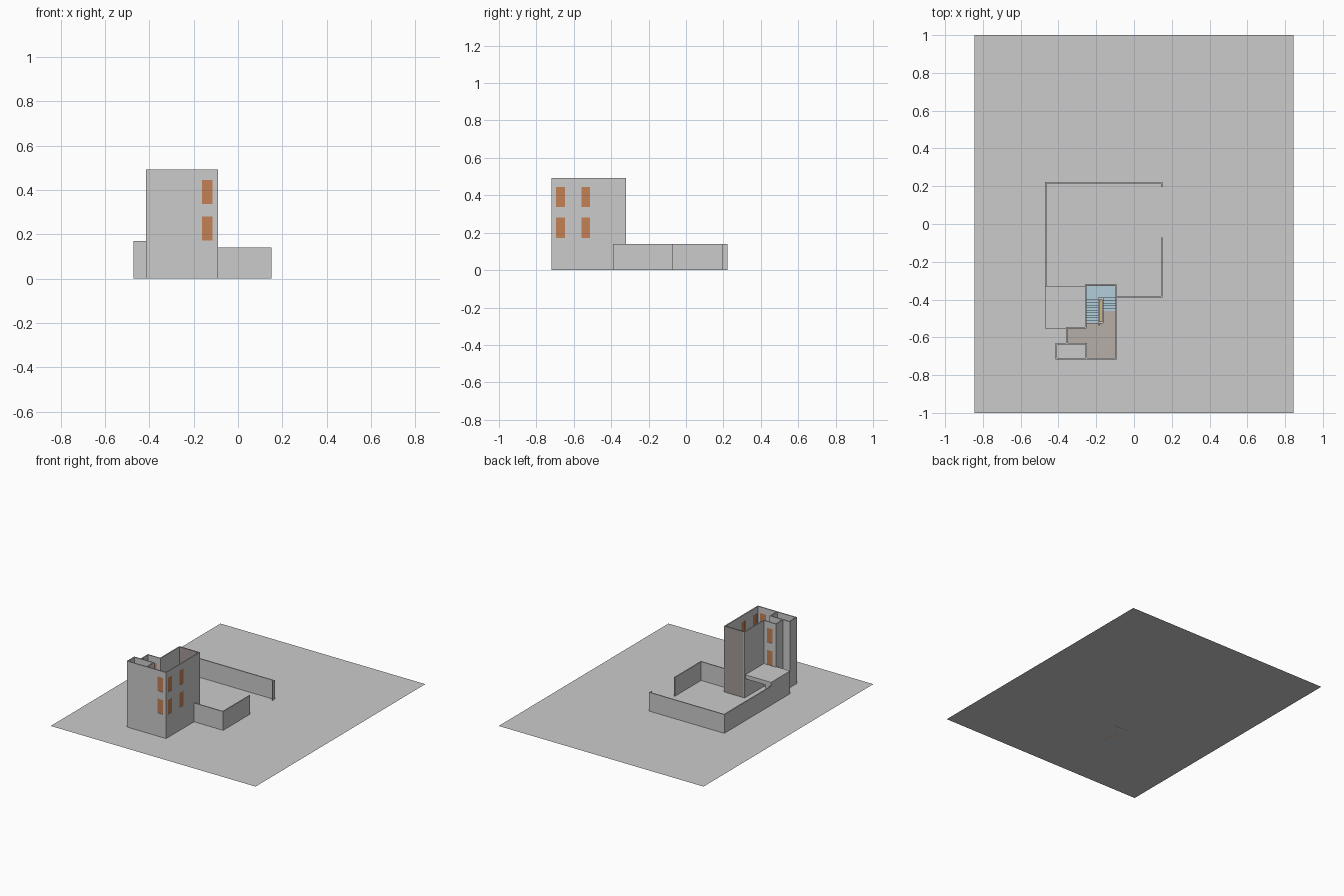
import bpy, bmesh
from mathutils import Vector

if "Cube" in bpy.data.objects:
    bpy.data.objects.remove(bpy.data.objects["Cube"])

T = 0.008                 # wall thickness
FLOORS = (0.17, 0.335)    # upper floor levels
TOP = 0.492               # tower height


def material(name, rgb):
    m = bpy.data.materials.new(name)
    m.diffuse_color = (*rgb, 1)
    m.use_nodes = True
    m.node_tree.nodes["Principled BSDF"].inputs["Base Color"].default_value = m.diffuse_color
    return m


WINDOW = material("window_brown", (0.55, 0.22, 0.09))
FLOOR = material("floor_tan", (0.47, 0.42, 0.39))
STAIR = material("stair_blue", (0.45, 0.62, 0.72))
RAIL = material("rail_ochre", (0.62, 0.48, 0.25))
DARK = material("back_wall_grey", (0.36, 0.32, 0.30))


def finish(name, bm, mat=None):
    bmesh.ops.recalc_face_normals(bm, faces=bm.faces)
    me = bpy.data.meshes.new(name)
    bm.to_mesh(me)
    bm.free()
    ob = bpy.data.objects.new(name, me)
    bpy.context.collection.objects.link(ob)
    if mat:
        me.materials.append(mat)
    return ob


def prism(name, pts, vec, mat=None):
    """Closed planar profile extruded along vec."""
    bm = bmesh.new()
    face = bm.faces.new([bm.verts.new(p) for p in pts])
    ext = bmesh.ops.extrude_face_region(bm, geom=[face], use_keep_orig=True)
    moved = [v for v in ext["geom"] if isinstance(v, bmesh.types.BMVert)]
    bmesh.ops.translate(bm, verts=moved, vec=vec)
    return finish(name, bm, mat)


def box(name, x0, x1, y0, y1, z0, z1, mat=None):
    pts = [(x0, y0, z0), (x1, y0, z0), (x1, y1, z0), (x0, y1, z0)]
    return prism(name, pts, (0, 0, z1 - z0), mat)


def wall(name, p, q, h, windows=(), mat=None):
    """Wall between two plan points; windows are (start, end) distances from p."""
    p, q = Vector((*p, 0)), Vector((*q, 0))
    d = (q - p).normalized()
    us = sorted({-T / 2, (q - p).length + T / 2, *[u for w in windows for u in w]})
    zs = [0, h]
    if windows:
        zs = sorted(zs + [z + k for z in FLOORS for k in (0.002, 0.11)])
    bm = bmesh.new()
    grid = [[bm.verts.new(p + d * u + Vector((0, 0, z))) for z in zs] for u in us]
    panes = []
    for i in range(len(us) - 1):
        for j in range(len(zs) - 1):
            quad = [grid[i][j], grid[i + 1][j], grid[i + 1][j + 1], grid[i][j + 1]]
            if i % 2 and j % 2 and windows:
                panes.append([v.co.copy() for v in quad])
            else:
                bm.faces.new(quad)
    ob = finish(name, bm, mat)
    mod = ob.modifiers.new("thickness", "SOLIDIFY")
    mod.thickness, mod.offset = T, 0
    n = d.cross(Vector((0, 0, 1))) * T * 0.5
    for k, pts in enumerate(panes):
        prism(f"{name}_window_{k}", [c - n / 2 for c in pts], n, WINDOW)


# Ground sheet
bm = bmesh.new()
bm.faces.new([bm.verts.new(c) for c in
              ((-.845, -1, 0), (.845, -1, 0), (.845, 1, 0), (-.845, 1, 0))])
finish("ground_sheet", bm)

# Tower outer walls
wall("tower_front", (-.411, -.714), (-.094, -.714), TOP, [(.249, .297)])
wall("tower_right", (-.094, -.714), (-.094, -.324), TOP, [(.020, .066), (.155, .201)])
wall("tower_back", (-.094, -.324), (-.256, -.324), TOP, mat=DARK)
wall("tower_left", (-.256, -.324), (-.256, -.55), TOP)
wall("recess_back", (-.256, -.55), (-.357, -.55), TOP, [(.028, .076)])
wall("recess_left", (-.357, -.55), (-.357, -.634), TOP)

# Open shaft at the front left corner
wall("shaft_left", (-.411, -.634), (-.411, -.714), TOP)
wall("shaft_back", (-.411, -.634), (-.252, -.634), TOP)
wall("shaft_right", (-.252, -.634), (-.252, -.714), TOP)

# Upper floors with a stair opening
plan = [(-.248, -.71), (-.098, -.71), (-.098, -.46), (-.165, -.46), (-.165, -.525),
        (-.26, -.525), (-.26, -.554), (-.353, -.554), (-.353, -.63), (-.248, -.63)]
for k, z in enumerate(FLOORS):
    prism(f"floor_{k}", [(x, y, z - .015) for x, y in plan], (0, 0, .015), FLOOR)


# Two-flight stairs with a landing against the back wall
def flight(name, x0, x1, y, dy, z, rise, n):
    pts = [(y, z)]
    for i in range(n):
        pts += [(y + i * dy, z + (i + 1) * rise), (y + (i + 1) * dy, z + (i + 1) * rise)]
    pts += [(y + n * dy, z + (n - 1) * rise), (y + dy, z)]
    prism(name, [(x0, a, b) for a, b in pts], (x1 - x0, 0, 0), STAIR)


for k, (z0, z1) in enumerate(zip((0, FLOORS[0]), FLOORS)):
    rise = (z1 - z0) / 15
    mid = z0 + 10 * rise
    flight(f"lower_flight_{k}", -.252, -.187, -.525, .0135, z0, rise, 10)
    box(f"landing_{k}", -.252, -.098, -.39, -.328, mid - .012, mid, STAIR)
    flight(f"upper_flight_{k}", -.165, -.098, -.39, -.014, mid, rise, 5)
box("stair_centre_rail", -.184, -.168, -.52, -.40, 0, FLOORS[1] + .04, RAIL)
box("stair_newel_post", -.188, -.180, -.538, -.530, FLOORS[1], FLOORS[1] + .04, RAIL)

# Covered terrace beside the tower
box("terrace_slab", -.472, -.26, -.554, -.328, .14, .17)
wall("terrace_front_wall", (-.468, -.55), (-.357, -.55), .14)
box("terrace_post", -.455, -.42, -.37, -.335, 0, .14)

# Yard walls with a gate gap on the right
wall("yard_left", (-.468, -.55), (-.468, .218), .14)
wall("yard_back", (-.468, .218), (.146, .218), .14)
wall("yard_gate_stub", (.146, .218), (.146, .199), .14)
wall("yard_right", (.146, -.075), (.146, -.385), .14)
wall("yard_front", (.146, -.385), (-.094, -.385), .14)
